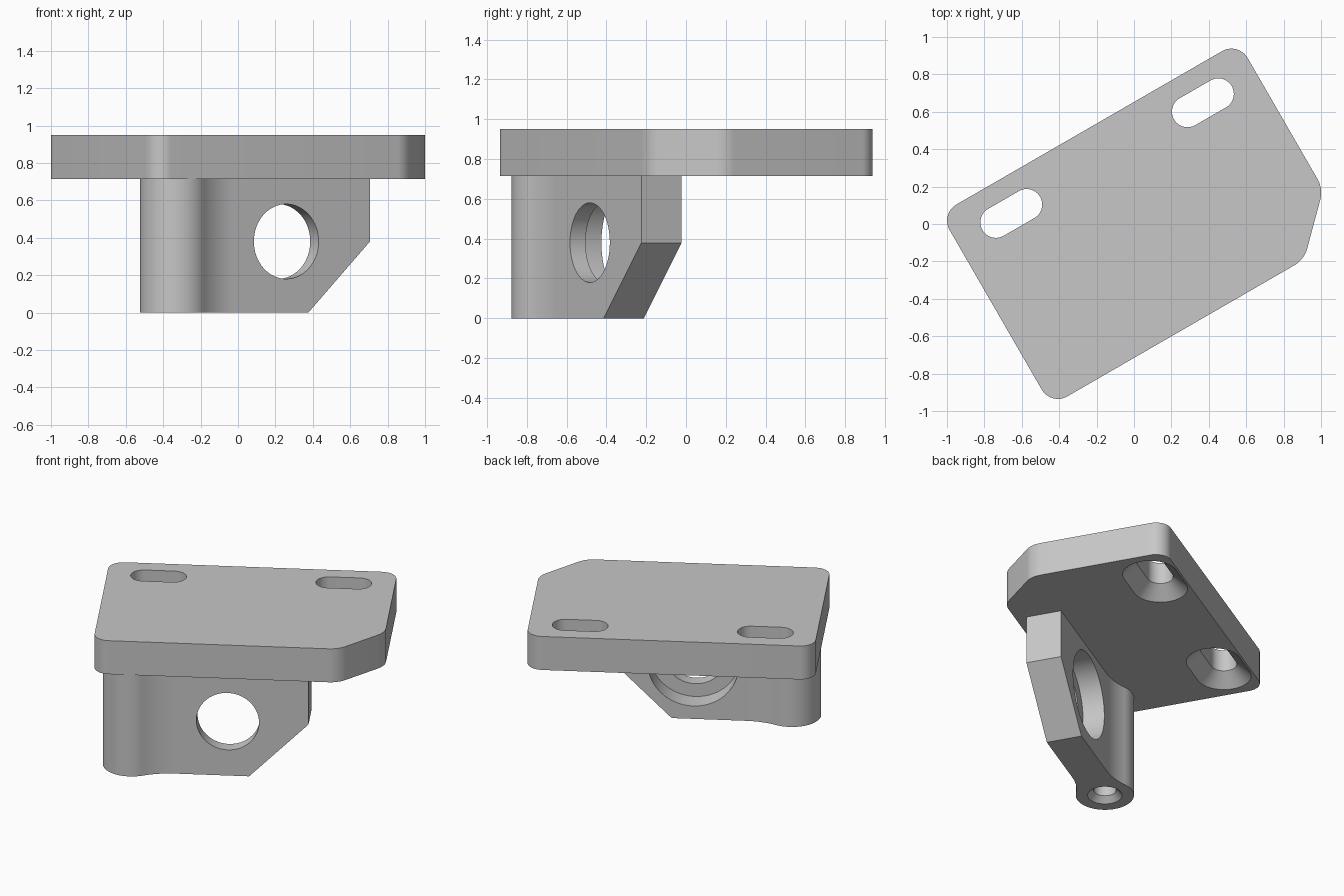
import bpy, bmesh
from math import pi, radians, sin, cos, tan, atan2, sqrt
from mathutils import Matrix, Vector

cube = bpy.data.objects.get("Cube")
if cube:
    bpy.data.objects.remove(cube, do_unlink=True)

TURN = radians(30)                 # whole bracket is turned about z
PLATE_Z, TOP_Z = 0.715, 0.95
WEB_V, WEB_HALF, WEB_END = -0.43, 0.117, 0.498
BOSS_U, BOSS_R, FILLET = -0.64, 0.185, 0.45

grey = bpy.data.materials.new("metal grey")
grey.use_nodes = True
grey.diffuse_color = (0.57, 0.57, 0.57, 1)
grey.node_tree.nodes["Principled BSDF"].inputs["Base Color"].default_value = (0.57, 0.57, 0.57, 1)


def arc(cx, cy, r, a0, a1, n):
    return [(cx + r * cos(a0 + (a1 - a0) * i / n), cy + r * sin(a0 + (a1 - a0) * i / n))
            for i in range(n + 1)]


def circle(cx, cy, r, n=64):
    return arc(cx, cy, r, 0, 2 * pi, n)[:-1]


def slot(cx, cy, half, r):
    return arc(cx + half, cy, r, -pi / 2, pi / 2, 24) + arc(cx - half, cy, r, pi / 2, 3 * pi / 2, 24)


def rounded(corners):
    """Polygon outline (counter-clockwise) with a radius at each corner."""
    out = []
    for i, (x, y, r) in enumerate(corners):
        p = Vector((x, y))
        a = (p - Vector(corners[i - 1][:2])).normalized()
        b = (Vector(corners[(i + 1) % len(corners)][:2]) - p).normalized()
        bend = a.angle(b)
        c = p - a * r * tan(bend / 2) + Vector((-a.y, a.x)) * r
        start = atan2(-a.x, a.y)
        out += arc(c.x, c.y, r, start, start + bend, 12)
    return out


def loft(name, sections, across=False):
    """Closed solid through equal outlines; runs along z, or along y if across."""
    bm = bmesh.new()
    rings = [[bm.verts.new((x, h, y) if across else (x, y, h)) for x, y in pts]
             for pts, h in sections]
    n = len(rings[0])
    for low, high in zip(rings, rings[1:]):
        for i in range(n):
            j = (i + 1) % n
            bm.faces.new((low[i], low[j], high[j], high[i]))
    bm.faces.new(rings[0][::-1])
    bm.faces.new(rings[-1])
    bmesh.ops.recalc_face_normals(bm, faces=bm.faces)
    mesh = bpy.data.meshes.new(name)
    bm.to_mesh(mesh)
    bm.free()
    mesh.materials.append(grey)
    ob = bpy.data.objects.new(name, mesh)
    bpy.context.collection.objects.link(ob)
    return ob


def combine(ob, tool, operation='DIFFERENCE'):
    mod = ob.modifiers.new("combine", 'BOOLEAN')
    mod.operation, mod.solver, mod.object = operation, 'EXACT', tool
    bpy.context.view_layer.update()
    result = bpy.data.meshes.new_from_object(ob.evaluated_get(bpy.context.evaluated_depsgraph_get()))
    ob.modifiers.clear()
    ob.data = result
    bpy.data.objects.remove(tool, do_unlink=True)


# Top plate with rounded corners and one clipped corner
outline = rounded([(-0.87, -0.62, 0.1), (0.693, -0.62, 0.15), (0.97, -0.343, 0.15),
                   (0.97, 0.565, 0.1), (-0.87, 0.565, 0.1)])
bracket = loft("mounting_bracket", [(outline, PLATE_Z), (outline, TOP_Z)])

# Upright web flowing into a round boss
reach = sqrt((BOSS_R + FILLET) ** 2 - (WEB_HALF + FILLET) ** 2)
phi = atan2(WEB_HALF + FILLET, reach)
half = [(WEB_END, WEB_HALF)]
half += arc(BOSS_U + reach, WEB_HALF + FILLET, FILLET, -pi / 2, phi - pi, 16)
half += arc(BOSS_U, 0, BOSS_R, phi, pi, 28)[1:]
foot = [(x, WEB_V + y) for x, y in half] + [(x, WEB_V - y) for x, y in half[-2::-1]]
web = loft("web", [(foot, 0), (foot, PLATE_Z + 0.05)])

# Sloped lower corner of the web
combine(web, loft("corner_cutter", [([(0.019, -0.1), (0.719, -0.1), (0.719, 0.6)], v)
                                    for v in (-0.8, -0.1)], True))

# Large through hole with a counterbore at the back
for radius, v0, v1 in ((0.2, -0.8, -0.1), (0.29, -0.457, -0.1)):
    combine(web, loft("bore_cutter", [(circle(-0.018, 0.38, radius), v) for v in (v0, v1)], True))

# Blind hole with a chamfered mouth under the boss
combine(web, loft("boss_hole_cutter", [(circle(BOSS_U, WEB_V, r), z) for r, z in
                                       ((0.12, -0.01), (0.072, 0.038), (0.072, 0.5))]))

combine(bracket, web, 'UNION')

# Slots, widened by a countersink from below
for u in (-0.54, 0.643):
    combine(bracket, loft("slot_cutter", [(slot(u, 0.377, 0.095, r), z) for r, z in
                                          ((0.185, PLATE_Z - 0.01), (0.083, PLATE_Z + 0.085),
                                           (0.083, TOP_Z + 0.05))]))

bracket.data.transform(Matrix.Rotation(TURN, 4, 'Z'))
bpy.ops.object.select_all(action='DESELECT')
bracket.select_set(True)
bpy.context.view_layer.objects.active = bracket
bpy.ops.object.shade_smooth_by_angle(angle=radians(25))
